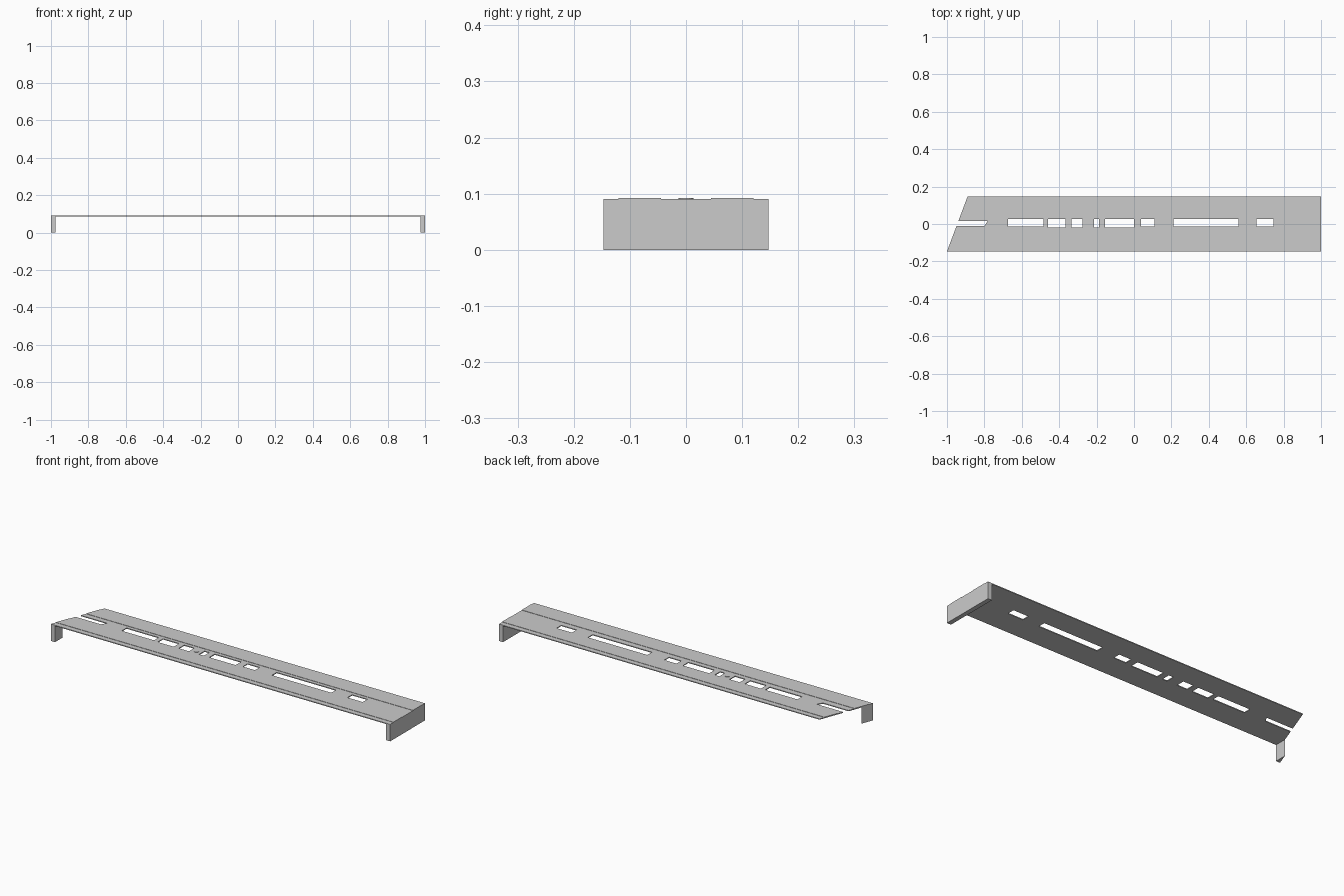
import bpy, bmesh, math

if "Cube" in bpy.data.objects:
    bpy.data.objects.remove(bpy.data.objects["Cube"])

HW = 0.147          # half width of the plate
UNDER = 0.086       # underside of the plate
TOP = 0.0905        # plain top surface
RAISED = 0.0922     # top of the raised bands
WALL = 0.024        # end wall thickness


def slant(y):
    """x of the angled left edge at a given y"""
    return -1 + 0.374 * (y + HW)


def add_object(name, bm):
    bmesh.ops.recalc_face_normals(bm, faces=bm.faces)
    mesh = bpy.data.meshes.new(name)
    bm.to_mesh(mesh)
    bm.free()
    obj = bpy.data.objects.new(name, mesh)
    bpy.context.collection.objects.link(obj)
    return obj


def loft(bm, a, b):
    """closed solid between two matching outlines"""
    va = [bm.verts.new(p) for p in a]
    vb = [bm.verts.new(p) for p in b]
    bm.faces.new(va)
    bm.faces.new(vb[::-1])
    n = len(va)
    for i in range(n):
        j = (i + 1) % n
        bm.faces.new((va[i], vb[i], vb[j], va[j]))


def prism(bm, outline, z0, z1):
    loft(bm, [(x, y, z0) for x, y in outline], [(x, y, z1) for x, y in outline])


def rect(x0, x1, y0, y1):
    return [(x0, y0), (x1, y0), (x1, y1), (x0, y1)]


# Long plate: cross-section with two raised bands, left end cut at an angle
half = [(0.045, TOP), (0.045, RAISED), (0.12, RAISED), (0.12, TOP), (HW, TOP)]
profile = [(-y, z) for y, z in reversed(half)] + half + [(HW, UNDER), (-HW, UNDER)]
bm = bmesh.new()
loft(bm, [(slant(y), y, z) for y, z in profile], [(1, y, z) for y, z in profile])
plate = add_object("top_plate", bm)

# Row of slots: x start, x end, y start, y end
slots = [
    (-0.675, -0.485, -0.014, 0.026), (-0.46, -0.365, -0.02, 0.026),
    (-0.335, -0.275, -0.02, 0.026), (-0.215, -0.187, -0.02, 0.026),
    (-0.155, 0.0, -0.02, 0.026), (0.038, 0.11, -0.014, 0.026),
    (0.21, 0.56, -0.014, 0.026), (0.655, 0.745, -0.014, 0.026),
]
bm = bmesh.new()
for s in slots:
    prism(bm, rect(*s), 0.05, 0.13)
# Slot that runs out through the angled edge
prism(bm, [(-1.05, -0.012), (-0.8, -0.012), (-0.782, 0.017), (-1.05, 0.017)], 0.05, 0.13)
cutter = add_object("slot_cutter", bm)

mod = plate.modifiers.new("slots", 'BOOLEAN')
mod.operation = 'DIFFERENCE'
mod.solver = 'EXACT'
mod.object = cutter
bpy.context.view_layer.objects.active = plate
plate.select_set(True)
bpy.ops.object.modifier_apply(modifier=mod.name)
bpy.data.objects.remove(cutter, do_unlink=True)

# Small raised boss between two slots
bm = bmesh.new()
ring = [(-0.245 + 0.013 * math.cos(math.tau * i / 16), 0.013 * math.sin(math.tau * i / 16))
        for i in range(16)]
prism(bm, ring, TOP - 0.001, RAISED)
add_object("centre_boss", bm)

# Right end wall, full width
bm = bmesh.new()
prism(bm, rect(1 - WALL, 1, -HW, HW), 0, UNDER)
add_object("right_end_wall", bm)

# Left end wall, trimmed to a wedge by the angled edge
bm = bmesh.new()
prism(bm, [(-1, -HW), (-1 + WALL, -HW), (-1 + WALL, -HW + WALL / 0.374)], 0, UNDER)
add_object("left_end_wall", bm)
